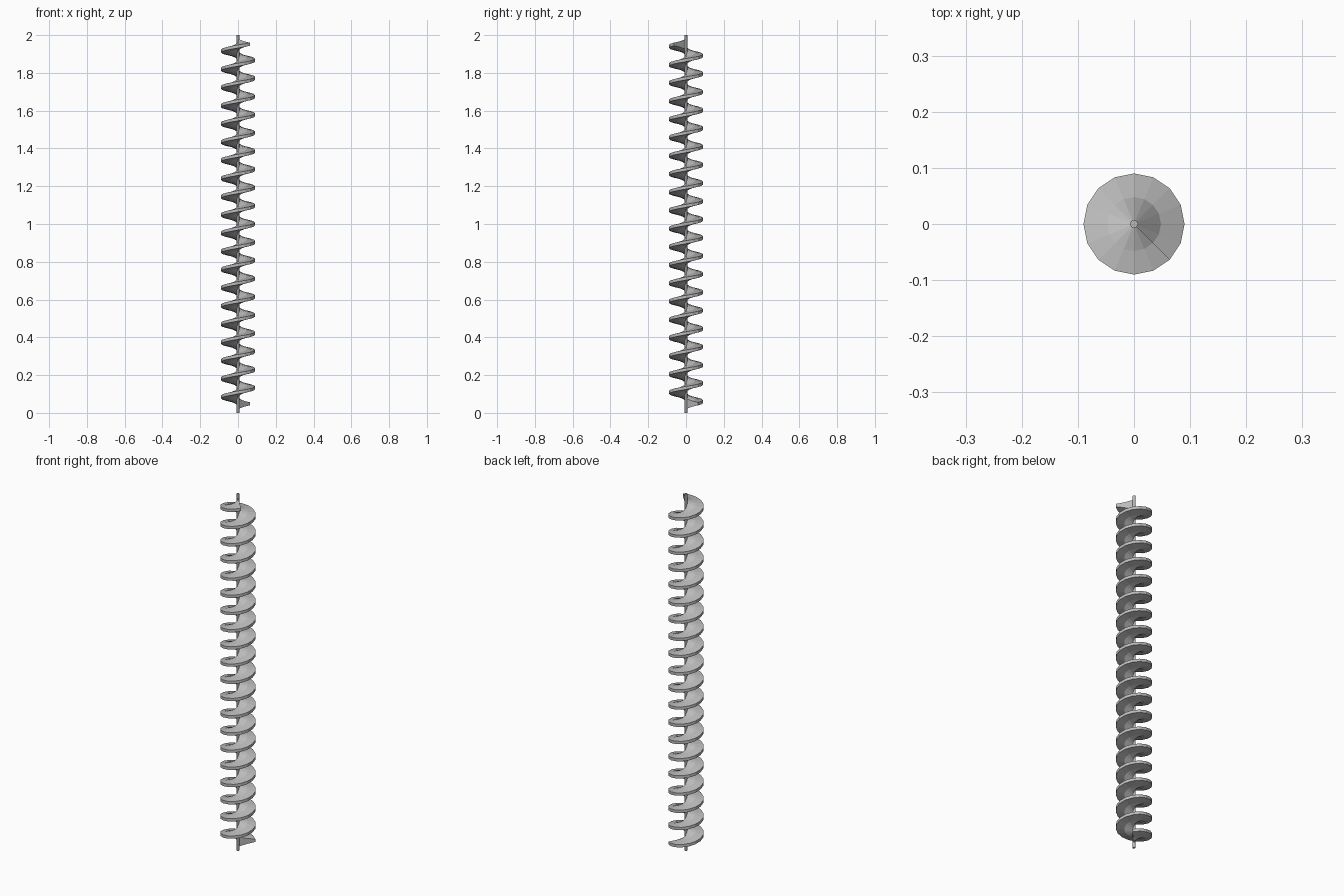
import bpy, bmesh, math

cube = bpy.data.objects.get("Cube")
if cube:
    bpy.data.objects.remove(cube, do_unlink=True)

steel = bpy.data.materials.new("grey steel")
steel.use_nodes = True
color = (0.5, 0.5, 0.5, 1)
steel.diffuse_color = color
steel.node_tree.nodes["Principled BSDF"].inputs["Base Color"].default_value = color


def add_object(name, bm):
    bmesh.ops.recalc_face_normals(bm, faces=bm.faces)
    mesh = bpy.data.meshes.new(name)
    bm.to_mesh(mesh)
    bm.free()
    mesh.materials.append(steel)
    obj = bpy.data.objects.new(name, mesh)
    bpy.context.collection.objects.link(obj)
    return obj


# Central shaft, full height
bm = bmesh.new()
bmesh.ops.create_cone(bm, cap_ends=True, segments=16, radius1=0.007, radius2=0.007, depth=2)
bmesh.ops.translate(bm, verts=bm.verts, vec=(0, 0, 1))
add_object("shaft", bm)

# Helical blade: a tapered section swept upwards, thick at the root and thin at the rim
SIDES = 16
PITCH = 0.0964
STEPS = int(19.75 * SIDES)
START = math.pi / 4
half = [(0.005, 0.026), (0.048, 0.015), (0.09, 0.008)]
section = half + [(r, -h) for r, h in reversed(half)]

bm = bmesh.new()
rings = []
for i in range(STEPS + 1):
    a = START + 2 * math.pi * i / SIDES
    z = 1 + (i - STEPS / 2) * PITCH / SIDES
    rings.append([bm.verts.new((r * math.cos(a), r * math.sin(a), z + h)) for r, h in section])
n = len(section)
for low, high in zip(rings, rings[1:]):
    for j in range(n):
        k = (j + 1) % n
        bm.faces.new((low[j], low[k], high[k], high[j]))
bm.faces.new(rings[0])
bm.faces.new(rings[-1])
add_object("spiral_blade", bm)
